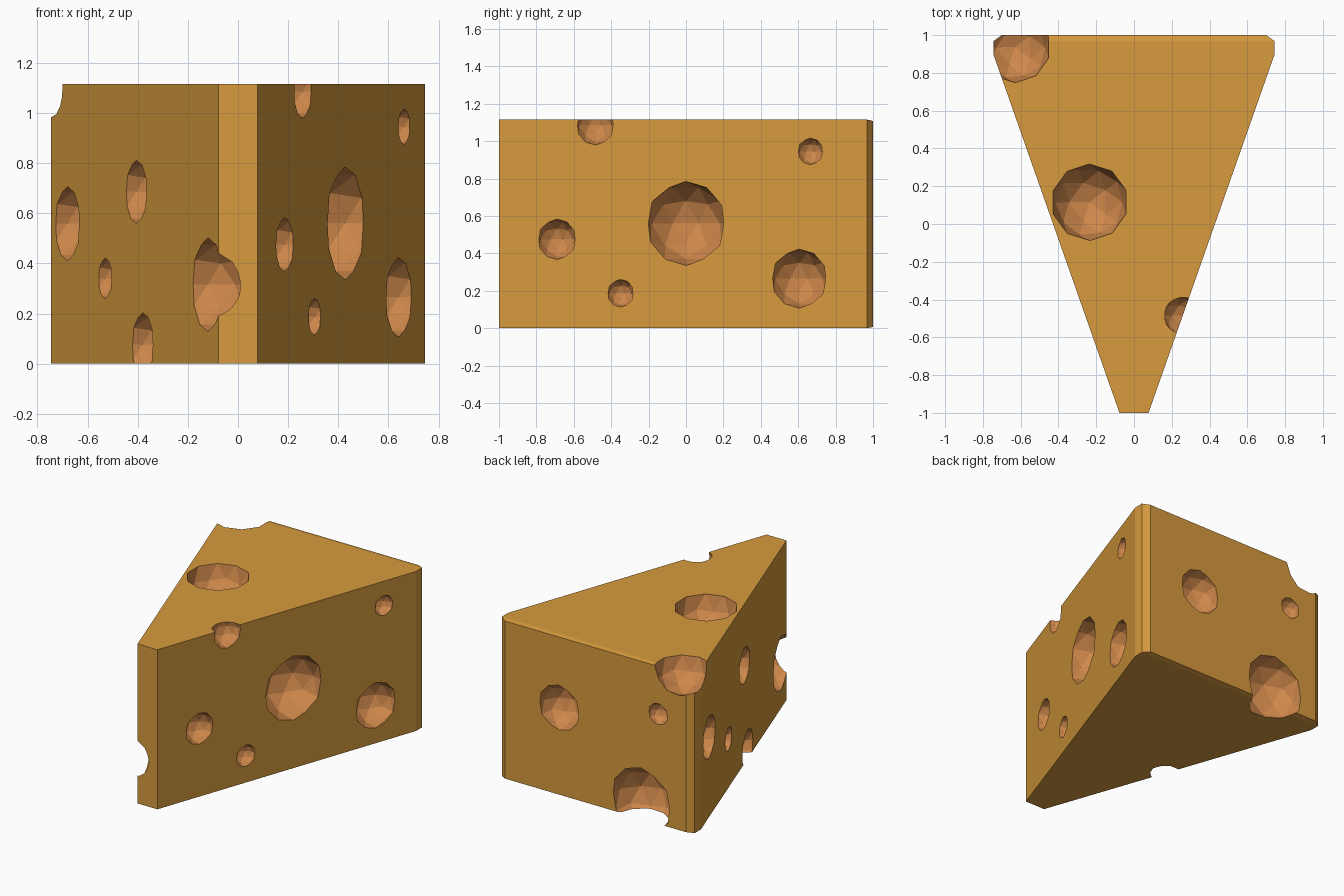
import bpy, bmesh, math
from mathutils import Matrix

if "Cube" in bpy.data.objects:
    bpy.data.objects.remove(bpy.data.objects["Cube"])

H = 1.115           # height of the wedge
TIP, REAR = 0.077, 0.745
SLOPE = (REAR - TIP) / 1.9


def material(name, rgb):
    m = bpy.data.materials.new(name)
    m.diffuse_color = (*rgb, 1)
    m.use_nodes = True
    m.node_tree.nodes["Principled BSDF"].inputs["Base Color"].default_value = m.diffuse_color
    return m


MATS = [material("cheese_yellow", (0.68, 0.325, 0.048)),
        material("hole_orange", (0.62, 0.245, 0.07))]


def make_object(name, bm):
    me = bpy.data.meshes.new(name)
    bm.normal_update()
    bm.to_mesh(me)
    bm.free()
    for m in MATS:
        me.materials.append(m)
    ob = bpy.data.objects.new(name, me)
    bpy.context.collection.objects.link(ob)
    return ob


# Wedge: mirrored plan profile, extruded, with a soft rear edge
half = [(TIP, -1), (REAR, 0.9), (REAR, 0.968), (0.70, 1)]
plan = half + [(-x, y) for x, y in reversed(half)]
bm = bmesh.new()
base = bm.faces.new([bm.verts.new((x, y, 0)) for x, y in plan])
top = bmesh.ops.extrude_face_region(bm, geom=[base])["geom"]
for v in top:
    if isinstance(v, bmesh.types.BMVert):
        v.co.z = H
bmesh.ops.bisect_plane(bm, geom=bm.verts[:] + bm.edges[:] + bm.faces[:], dist=0.001,
                       plane_co=(0, 0.968, 0), plane_no=(0, 1, 0))
for v in bm.verts:
    if v.co.y > 0.99:
        v.co.z += 0.007 if v.co.z < 0.5 else -0.007
bmesh.ops.recalc_face_normals(bm, faces=bm.faces[:])
cheese = make_object("cheese_wedge", bm)


def side_x(y):
    return TIP + SLOPE * (y + 1)


# Holes: (y, z, radius) on the slanted sides
right = [(0, 0.56, 0.225), (0.605, 0.265, 0.158), (-0.69, 0.475, 0.108),
         (-0.35, 0.187, 0.074), (0.665, 0.945, 0.071), (-0.485, 1.085, 0.106)]
left = [(0.715, 0.558, 0.148), (-0.067, 0.685, 0.126), (0.288, 0.34, 0.081),
        (-0.138, 0.075, 0.128), (-0.878, 0.315, 0.187)]
# (x, z, radius) on the back and (x, y, radius) on the top
back = [(0.28, 0.615, 0.157), (-0.485, 0.775, 0.074), (-0.355, 0.135, 0.228)]
upper = [(-0.235, 0.115, 0.203), (-0.63, 0.935, 0.187)]

holes = [((side_x(y), y, z), r) for y, z, r in right]
holes += [((-side_x(y), y, z), r) for y, z, r in left]
holes += [((x, 1, z), r) for x, z, r in back]
holes += [((x, y, H), r) for x, y, r in upper]

# Cut every hole with a faceted ball
cutters = []
for i, (pos, r) in enumerate(holes):
    bm = bmesh.new()
    bmesh.ops.create_icosphere(bm, subdivisions=2, radius=r,
                               matrix=Matrix.Translation(pos) @ Matrix.Rotation(0.013, 4, (1, 1, 1)))
    for f in bm.faces:
        f.material_index = 1
    cutter = make_object(f"hole_cutter_{i}", bm)
    cutter.hide_render = True
    mod = cheese.modifiers.new(f"hole_{i}", 'BOOLEAN')
    mod.operation = 'DIFFERENCE'
    mod.solver = 'EXACT'
    mod.object = cutter
    cutters.append(cutter)

# Bake the cuts and remove the helpers
bpy.context.view_layer.update()
dg = bpy.context.evaluated_depsgraph_get()
baked = bpy.data.meshes.new_from_object(cheese.evaluated_get(dg))
cheese.modifiers.clear()
cheese.data = baked
for c in cutters:
    bpy.data.objects.remove(c, do_unlink=True)
